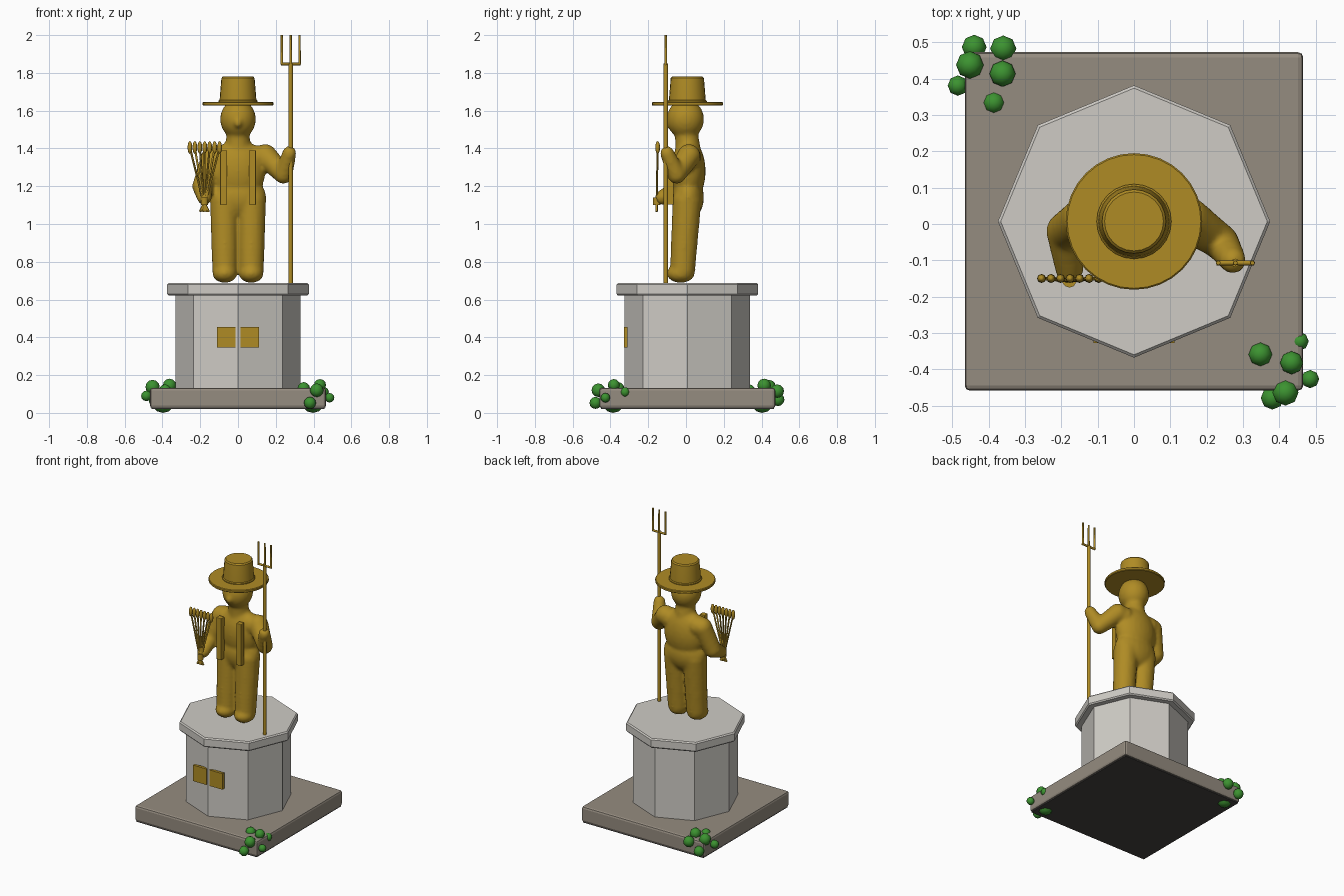
import bpy, bmesh, math
from mathutils import Vector, Matrix

if "Cube" in bpy.data.objects:
    bpy.data.objects.remove(bpy.data.objects["Cube"])

CY = 0.007  # slight y offset of the monument axis


def material(name, rgb):
    m = bpy.data.materials.new(name)
    m.diffuse_color = (*rgb, 1)
    m.use_nodes = True
    m.node_tree.nodes["Principled BSDF"].inputs["Base Color"].default_value = m.diffuse_color
    return m


GOLD = material("gold_bronze", (0.43, 0.26, 0.018))
STONE = material("pale_stone", (0.62, 0.60, 0.56))
SLAB = material("taupe_stone", (0.30, 0.262, 0.215))
LEAF = material("leaf_green", (0.045, 0.29, 0.03))
DARK = material("dark_underside", (0.06, 0.056, 0.052))


def finish(bm, name, mat, angle=None, bevel=0):
    bmesh.ops.recalc_face_normals(bm, faces=bm.faces[:])
    me = bpy.data.meshes.new(name)
    bm.to_mesh(me)
    bm.free()
    ob = bpy.data.objects.new(name, me)
    bpy.context.collection.objects.link(ob)
    me.materials.append(mat)
    if bevel:
        mod = ob.modifiers.new("bevel", 'BEVEL')
        mod.width, mod.segments, mod.limit_method = bevel, 2, 'ANGLE'
        mod.angle_limit = math.radians(60)
    if angle is not None:
        bpy.ops.object.select_all(action='DESELECT')
        ob.select_set(True)
        bpy.context.view_layer.objects.active = ob
        bpy.ops.object.shade_smooth_by_angle(angle=math.radians(angle))
    return ob


def add_box(bm, lo, hi):
    lo, hi = Vector(lo), Vector(hi)
    bmesh.ops.create_cube(bm, size=1, matrix=Matrix.Translation((lo + hi) / 2) @ Matrix.Diagonal((*(hi - lo), 1)))


def add_ball(bm, c, r, seg=16, rings=10, rot=Matrix()):
    r = (r, r, r) if isinstance(r, (int, float)) else r
    bmesh.ops.create_uvsphere(bm, u_segments=seg, v_segments=rings, radius=1,
                              matrix=Matrix.Translation(c) @ rot @ Matrix.Diagonal((*r, 1)))


def add_rod(bm, a, b, r1, r2=None, seg=10):
    a, b = Vector(a), Vector(b)
    d = b - a
    rot = d.to_track_quat('Z', 'Y').to_matrix().to_4x4()
    bmesh.ops.create_cone(bm, cap_ends=True, segments=seg, radius1=r1, radius2=r1 if r2 is None else r2,
                          depth=d.length, matrix=Matrix.Translation((a + b) / 2) @ rot)


def add_limb(bm, a, b, ra, rb, n=9):
    """Tapered rounded limb made of overlapping balls."""
    a, b = Vector(a), Vector(b)
    for i in range(n):
        t = i / (n - 1)
        add_ball(bm, a.lerp(b, t), ra + (rb - ra) * t)


def lathe(name, mat, profile, seg, angle, bevel=0):
    bm = bmesh.new()
    rings = [[bm.verts.new((r * math.cos(2 * math.pi * i / seg), CY + r * math.sin(2 * math.pi * i / seg), z))
              for i in range(seg)] for r, z in profile]
    for p, q in zip(rings, rings[1:]):
        for i in range(seg):
            j = (i + 1) % seg
            bm.faces.new((p[i], p[j], q[j], q[i]))
    bm.faces.new(rings[0][::-1])
    bm.faces.new(rings[-1])
    return finish(bm, name, mat, angle, bevel)


# Base slab and its dark underside
bm = bmesh.new()
add_box(bm, (-0.466, -0.459, 0.025), (0.466, 0.473, 0.132))
finish(bm, "base_slab", SLAB, bevel=0.014)
bm = bmesh.new()
add_box(bm, (-0.458, -0.451, 0.02), (0.458, 0.465, 0.03))
finish(bm, "slab_underside", DARK)

# Octagonal pedestal with overhanging cap
lathe("pedestal_body", STONE, [(0.332, 0.125), (0.332, 0.63)], 8, 20)
lathe("pedestal_cap", STONE, [(0.368, 0.622), (0.375, 0.63), (0.375, 0.679), (0.367, 0.687)], 8, 20)

# Pair of small plaques on the front
bm = bmesh.new()
for s in (-1, 1):
    add_box(bm, (min(s * 0.012, s * 0.112), -0.328, 0.345), (max(s * 0.012, s * 0.112), -0.309, 0.455))
finish(bm, "front_plaques", GOLD)

# Farmer body: rounded volumes fused into one smooth surface
bm = bmesh.new()
add_ball(bm, (0, 0.012, 1.28), (0.145, 0.092, 0.17), 24, 16)          # torso
add_ball(bm, (0, 0.01, 1.14), (0.15, 0.085, 0.12), 24, 16)            # hips
add_limb(bm, (0, 0.01, 1.40), (0, 0, 1.50), 0.068, 0.06)              # neck
add_ball(bm, (0, -0.003, 1.555), (0.095, 0.099, 0.105), 24, 16)       # head
add_ball(bm, (0, -0.1, 1.535), (0.02, 0.018, 0.025))                  # nose
for s in (-1, 1):
    add_limb(bm, (s * 0.072, 0.005, 1.12), (s * 0.07, -0.018, 0.76), 0.078, 0.068, 14)  # leg
    add_ball(bm, (s * 0.07, -0.028, 0.738), (0.066, 0.075, 0.05))     # foot
    add_ball(bm, (s * 0.1, 0.015, 1.35), 0.068)                       # shoulder
# arm holding the fork
add_limb(bm, (0.145, 0.015, 1.36), (0.24, -0.05, 1.262), 0.063, 0.05)
add_limb(bm, (0.24, -0.05, 1.262), (0.272, -0.1, 1.375), 0.05, 0.038)
# arm holding the sheaf
add_limb(bm, (-0.135, 0.015, 1.35), (-0.188, -0.02, 1.2), 0.063, 0.055)
add_limb(bm, (-0.188, -0.02, 1.2), (-0.178, -0.125, 1.14), 0.055, 0.04)
body = finish(bm, "farmer_body", GOLD)
rm = body.modifiers.new("fuse", 'REMESH')
rm.mode, rm.voxel_size, rm.use_smooth_shade = 'VOXEL', 0.01, True
sm = body.modifiers.new("soften", 'SMOOTH')
sm.factor, sm.iterations = 0.5, 8

# Hat: brim, crown and band
lathe("hat_brim", GOLD, [(0.184, 1.627), (0.188, 1.631), (0.188, 1.642), (0.184, 1.646)], 32, 30)
lathe("hat_crown", GOLD, [(0.097, 1.635), (0.097, 1.66), (0.088, 1.772), (0.081, 1.78)], 24, 30)
lathe("hat_band", GOLD, [(0.099, 1.64), (0.103, 1.645), (0.103, 1.652), (0.098, 1.657)], 24, 30)

# Braces on the chest
bm = bmesh.new()
for s in (-1, 1):
    x0, x1 = sorted((s * 0.057, s * 0.095))
    add_box(bm, (x0, -0.102, 1.103), (x1, -0.065, 1.39))
finish(bm, "braces", GOLD, bevel=0.004)

# Hay fork
FX, FY = 0.279, -0.107
bm = bmesh.new()
add_rod(bm, (FX, FY, 0.68), (FX, FY, 1.85), 0.0115, seg=12)
add_rod(bm, (FX - 0.052, FY, 1.847), (FX + 0.052, FY, 1.847), 0.007)
for dx in (-0.047, 0, 0.047):
    add_rod(bm, (FX + dx, FY, 1.845), (FX + dx, FY, 2.0), 0.007, 0.006)
finish(bm, "hay_fork", GOLD, 40)

# Wheat sheaf: fan of seven ears crossing at the hand
bm = bmesh.new()
for i in range(7):
    t = i - 3
    top = Vector((-0.176 + t * 0.0262, -0.15, 1.405))
    knot = Vector((-0.178 + t * 0.003, -0.155, 1.13))
    d = (top - knot).normalized()
    add_rod(bm, knot, top, 0.0055, seg=6)
    add_rod(bm, knot, (-0.178 - t * 0.008, -0.155, 1.065), 0.006, seg=6)
    add_ball(bm, top, (0.0125, 0.0125, 0.034), 8, 6)
add_rod(bm, (-0.178, -0.155, 1.10), (-0.178, -0.155, 1.14), 0.02)
finish(bm, "wheat_sheaf", GOLD, 60)

# Corner shrubs: a large ball with six small ones around it
SHRUBS = {
    "front_right_shrub": [(0.397, -0.386, 0.06, 0.06), (0.348, -0.359, 0.13, 0.033), (0.434, -0.382, 0.147, 0.032),
                          (0.485, -0.427, 0.08, 0.025), (0.455, -0.323, 0.11, 0.026), (0.381, -0.479, 0.053, 0.032),
                          (0.417, -0.464, 0.12, 0.036)],
    "back_left_shrub": [(-0.397, 0.403, 0.06, 0.06), (-0.36, 0.483, 0.115, 0.036), (-0.44, 0.487, 0.07, 0.034),
                        (-0.452, 0.438, 0.137, 0.038), (-0.485, 0.381, 0.09, 0.028), (-0.362, 0.414, 0.145, 0.036),
                        (-0.386, 0.334, 0.12, 0.031)],
}
for name, balls in SHRUBS.items():
    bm = bmesh.new()
    for x, y, z, r in balls:
        add_ball(bm, (x, y, z), r, 8, 6)
    finish(bm, name, LEAF, 60)
